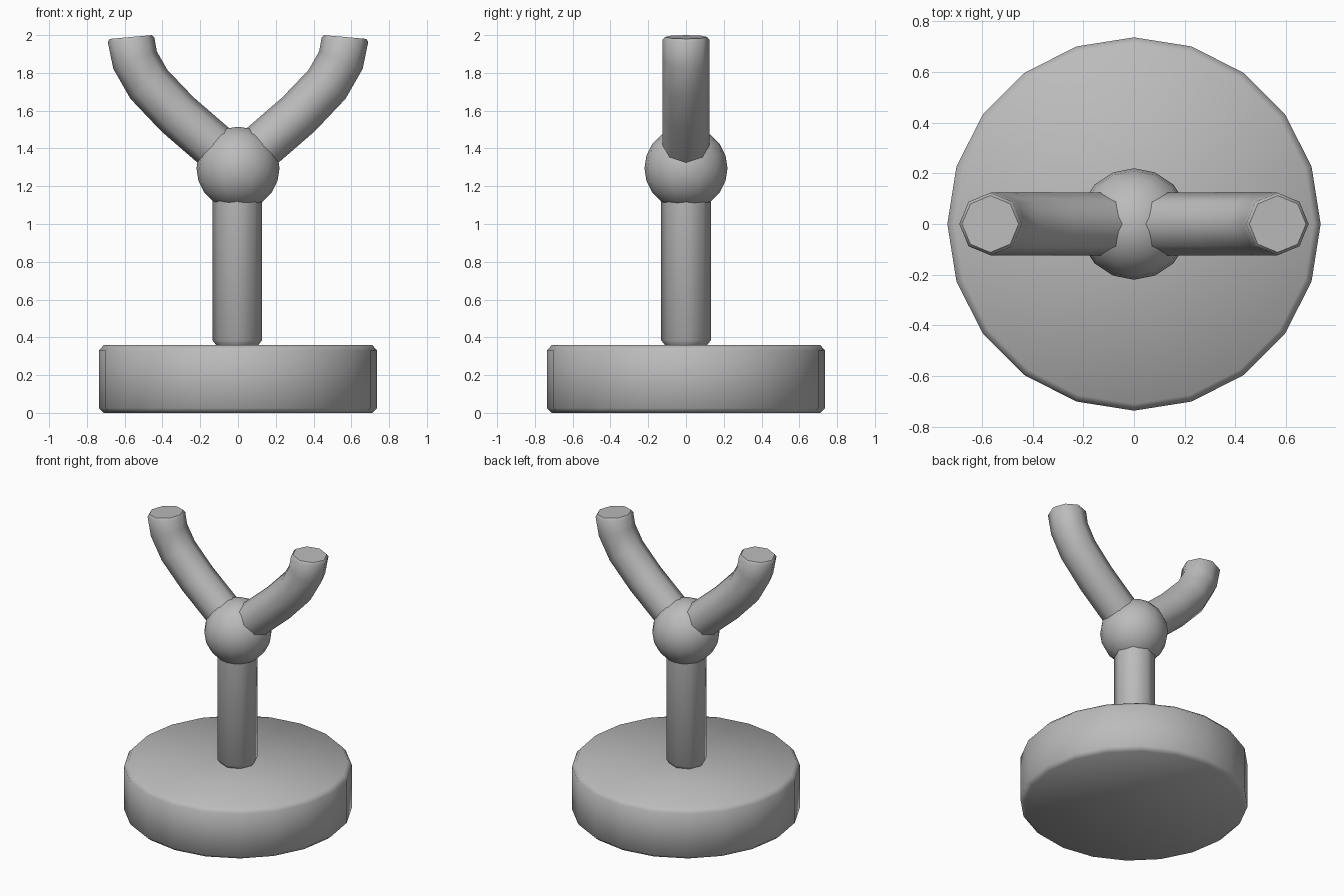
import bpy, bmesh, math
from mathutils import Vector

cube = bpy.data.objects.get("Cube")
if cube:
    bpy.data.objects.remove(cube, do_unlink=True)

grey = bpy.data.materials.new("plain_grey")
grey.use_nodes = True
colour = (0.5, 0.5, 0.5, 1)
grey.diffuse_color = colour
grey.node_tree.nodes["Principled BSDF"].inputs["Base Color"].default_value = colour


def finish(name, bm):
    """Turn a bmesh into a smooth-shaded grey object."""
    bmesh.ops.recalc_face_normals(bm, faces=bm.faces)
    mesh = bpy.data.meshes.new(name)
    bm.to_mesh(mesh)
    bm.free()
    mesh.materials.append(grey)
    obj = bpy.data.objects.new(name, mesh)
    bpy.context.collection.objects.link(obj)
    bpy.ops.object.select_all(action='DESELECT')
    obj.select_set(True)
    bpy.context.view_layer.objects.active = obj
    bpy.ops.object.shade_smooth_by_angle(angle=math.radians(50))
    return obj


def tube(name, rings, sides):
    """Skin rings of (centre, tangent, radius); paths lie in the XZ plane."""
    bm = bmesh.new()
    across = Vector((0, 1, 0))
    loops = []
    for centre, tangent, radius in rings:
        side = across.cross(tangent).normalized()
        loops.append([bm.verts.new(centre + radius * (math.cos(a) * side + math.sin(a) * across))
                      for a in (math.tau * i / sides for i in range(sides))])
    for low, high in zip(loops, loops[1:]):
        for i in range(sides):
            j = (i + 1) % sides
            bm.faces.new((low[i], low[j], high[j], high[i]))
    bm.faces.new(loops[0])
    bm.faces.new(loops[-1])
    return finish(name, bm)


def upright(name, profile, sides, x=0):
    up = Vector((0, 0, 1))
    return tube(name, [(Vector((x, 0, z)), up, r) for r, z in profile], sides)


# Bevelled round base and stem
upright("base", [(0.71, 0), (0.737, 0.025), (0.737, 0.33), (0.71, 0.36)], 20)
upright("stem", [(0.108, 0.355), (0.132, 0.385), (0.132, 1.25)], 8, -0.004)

# Ball joint
bm = bmesh.new()
bmesh.ops.create_uvsphere(bm, u_segments=16, v_segments=10, radius=0.22)
bmesh.ops.translate(bm, vec=(0, 0, 1.295), verts=bm.verts)
finish("ball_joint", bm)

# Curved arms, mirrored, with a small bevel at the tip
path = [(0.03, 1.33), (0.135, 1.42), (0.32, 1.58), (0.472, 1.74), (0.545, 1.868), (0.566, 1.975)]
for name, sign in (("left_arm", 1), ("right_arm", -1)):
    points = [Vector((sign * x, 0, z)) for x, z in path]
    rings = []
    for i, p in enumerate(points):
        tangent = (points[min(i + 1, len(points) - 1)] - points[max(i - 1, 0)]).normalized()
        rings.append((p, tangent, 0.124))
    tip_way = Vector((sign * 0.09, 0, 1)).normalized()
    rings[-1] = (points[-1], tip_way, 0.124)
    rings.append((points[-1] + tip_way * 0.015, tip_way, 0.112))
    tube(name, rings, 8)
